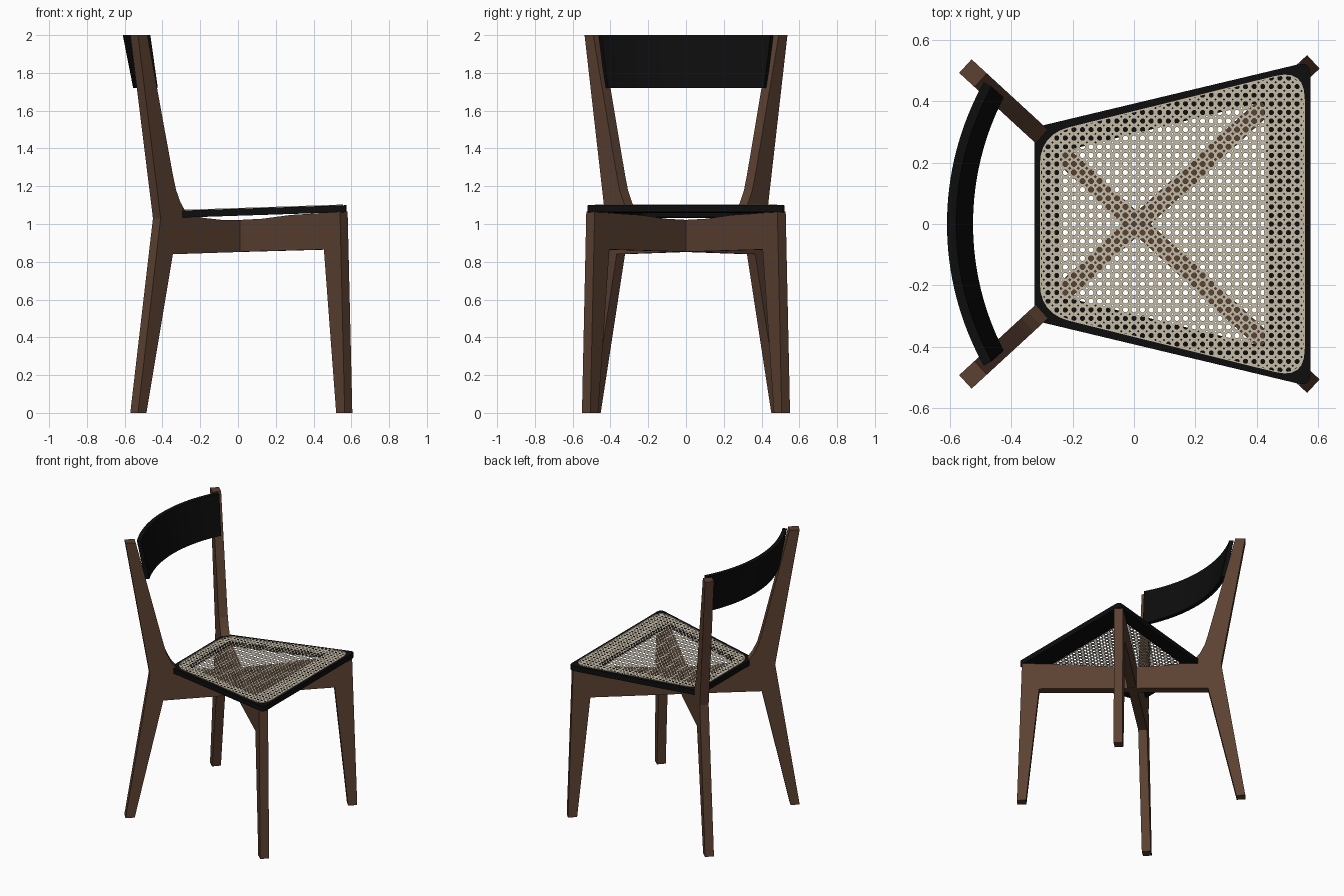
import bpy, bmesh, math
from mathutils import Vector

if "Cube" in bpy.data.objects:
    bpy.data.objects.remove(bpy.data.objects["Cube"])


def material(name, rgb):
    m = bpy.data.materials.new(name)
    m.diffuse_color = (*rgb, 1)
    m.use_nodes = True
    m.node_tree.nodes["Principled BSDF"].inputs["Base Color"].default_value = m.diffuse_color
    return m


WOOD = material("walnut brown", (0.105, 0.053, 0.031))
BLACK = material("black", (0.004, 0.004, 0.004))
CANE = material("cane beige", (0.56, 0.50, 0.385))


def make(name, bm, mat, recalc=True):
    if recalc:
        bmesh.ops.recalc_face_normals(bm, faces=bm.faces)
    me = bpy.data.meshes.new(name)
    bm.to_mesh(me)
    bm.free()
    ob = bpy.data.objects.new(name, me)
    bpy.context.collection.objects.link(ob)
    me.materials.append(mat)
    return ob


# Side frames: one leg-rail-leg profile (x, z), standing on a diagonal plane
PROFILE = [(-0.55, 0), (-0.505, 0), (-0.365, 0.84), (0, 0.852), (0.475, 0.865),
           (0.54, 0), (0.585, 0), (0.56, 1.065), (0.42, 1.055), (0.3, 1.048),
           (0.15, 1.028), (0.0, 1.02), (-0.1, 1.021), (-0.2, 1.032),
           (-0.27, 1.045), (-0.30, 1.07), (-0.325, 1.115), (-0.348, 1.18),
           (-0.365, 1.26), (-0.50, 2.0), (-0.55, 2.0), (-0.43, 1.03)]
ANGLE = math.radians(42.6)


def side_frame(name, side):
    k = math.tan(ANGLE)
    nx, ny = -math.sin(ANGLE) * 0.03, math.cos(ANGLE) * 0.03
    bm = bmesh.new()
    loops = []
    for d in (-1, 1):
        loops.append([bm.verts.new((x + d * nx, side * (k * (x - 0.01) + d * ny), z))
                      for x, z in PROFILE])
    a, b = loops
    bm.faces.new(a)
    bm.faces.new(b)
    for i in range(len(a)):
        j = (i + 1) % len(a)
        bm.faces.new((a[i], a[j], b[j], b[i]))
    make(name, bm, WOOD)


side_frame("side_frame_right", 1)
side_frame("side_frame_left", -1)


# Seat outlines: trapezoids with rounded corners, on a slightly tilted plane
def seat_z(x):
    return 1.07 + (x + 0.325) * 0.033


def outline(x0, y0, x1, y1, r, n=6):
    corners = [Vector(c) for c in ((x0, -y0), (x1, -y1), (x1, y1), (x0, y0))]
    pts = []
    for i, c in enumerate(corners):
        a = c + (corners[i - 1] - c).normalized() * r
        b = c + (corners[(i + 1) % 4] - c).normalized() * r
        for s in range(n + 1):
            t = s / n
            pts.append(a * (1 - t) ** 2 + c * 2 * t * (1 - t) + b * t * t)
    return pts


def ring(name, outer, inner, top, bottom, mat):
    bm = bmesh.new()
    loops = [[bm.verts.new((p.x, p.y, seat_z(p.x) + h)) for p in pts]
             for pts, h in ((outer, top), (inner, top), (inner, bottom), (outer, bottom))]
    n = len(outer)
    for q in range(4):
        a, b = loops[q], loops[(q + 1) % 4]
        for i in range(n):
            j = (i + 1) % n
            bm.faces.new((a[i], a[j], b[j], b[i]))
    return make(name, bm, mat)


cane_edge = outline(-0.303, 0.288, 0.553, 0.503, 0.10)
ring("seat_frame", outline(-0.325, 0.315, 0.575, 0.53, 0.04),
     outline(-0.24, 0.235, 0.425, 0.40, 0.02), 0, -0.037, BLACK)
ring("cane_binding", outline(-0.307, 0.292, 0.557, 0.507, 0.10), cane_edge,
     0.004, -0.001, CANE)

# Woven cane: repeated cells with an octagonal hole and small corner gaps
P = 0.028
bm = bmesh.new()
octo = [math.radians(22.5 + 45 * i) for i in range(8)]
r_out, r_in = 0.5 * P / math.cos(octo[0]), 0.31 * P
h, c = 0.5 * P, 0.36 * P
cell = [(h, c), (c, h), (-c, h), (-h, c), (-h, -c), (-c, -h), (c, -h), (h, -c)]
for ix in range(-12, 22):
    for iy in range(-19, 20):
        cx, cy = ix * P, iy * P
        out = [bm.verts.new((cx + x, cy + y, 0)) for x, y in cell]
        inn = [bm.verts.new((cx + r_in * math.cos(a), cy + r_in * math.sin(a), 0))
               for a in octo]
        for i in range(8):
            j = (i + 1) % 8
            bm.faces.new((out[i], out[j], inn[j], inn[i]))
for i, a in enumerate(cane_edge):
    d = cane_edge[(i + 1) % len(cane_edge)] - a
    bmesh.ops.bisect_plane(bm, geom=bm.verts[:] + bm.edges[:] + bm.faces[:],
                           plane_co=(a.x, a.y, 0), plane_no=(d.y, -d.x, 0),
                           clear_outer=True)
for v in bm.verts:
    v.co.z = seat_z(v.co.x) + 0.002
make("cane_seat", bm, CANE, recalc=False)

# Curved backrest, leaning back towards its top
bm = bmesh.new()
rows = []
N = 32
for i in range(N + 1):
    t = -1 + 2 * i / N
    row = []
    for mid, end, half, z in ((-0.595, -0.477, 0.455, 2.0), (-0.54, -0.438, 0.42, 1.72)):
        sag = end - mid
        R = (half ** 2 + sag ** 2) / (2 * sag)
        a = t * math.asin(half / R)
        for off in (0.015, -0.015):
            row.append((mid + R - (R + off) * math.cos(a), (R + off) * math.sin(a), z))
    rows.append([bm.verts.new(row[q]) for q in (0, 1, 3, 2)])
for a, b in zip(rows, rows[1:]):
    for q in range(4):
        s = (q + 1) % 4
        bm.faces.new((a[q], a[s], b[s], b[q]))
bm.faces.new(rows[0])
bm.faces.new(rows[-1])
back = make("backrest", bm, BLACK)
bpy.context.view_layer.objects.active = back
back.select_set(True)
bpy.ops.object.shade_smooth_by_angle(angle=math.radians(30))
